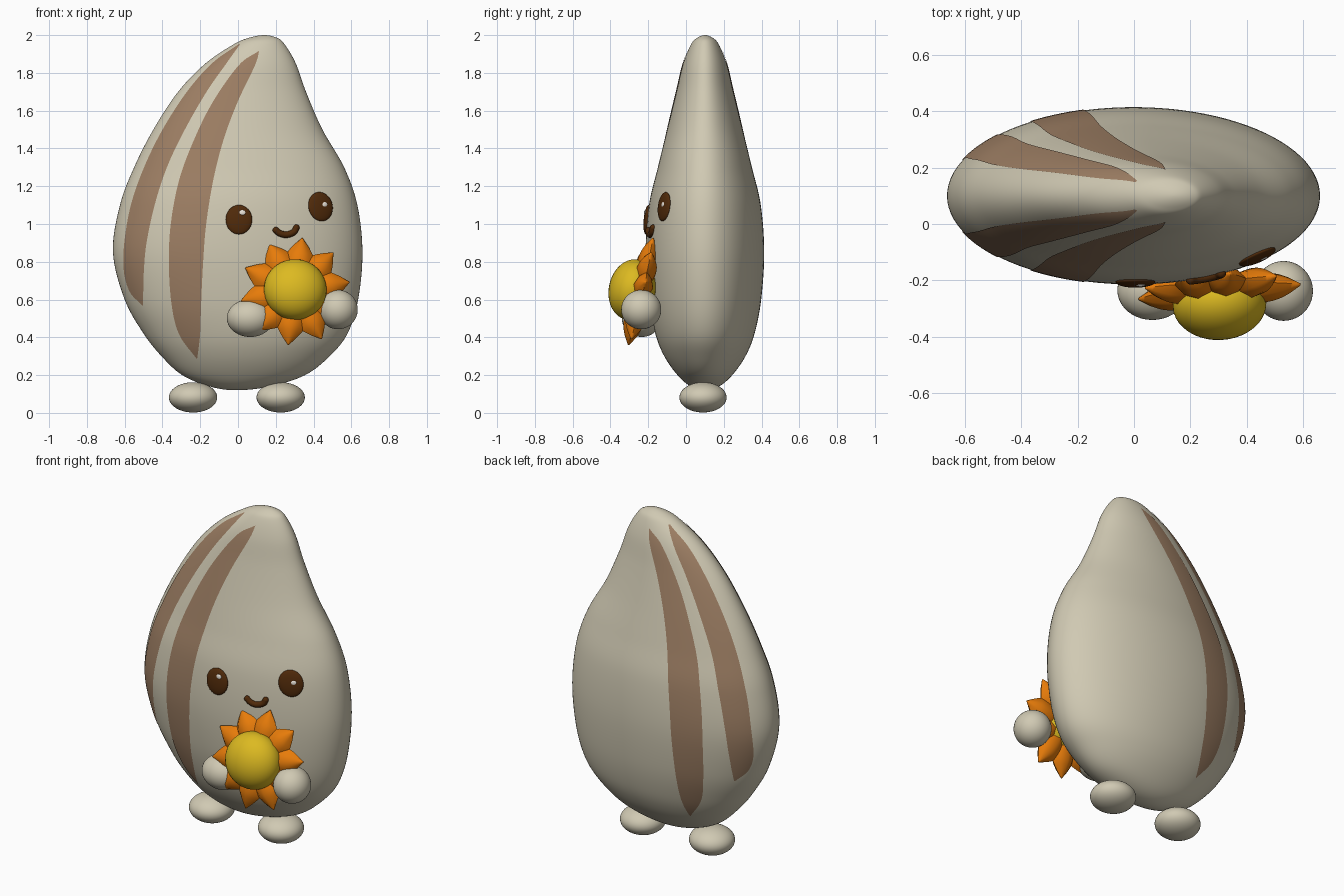
import bpy, bmesh, math
from mathutils import Vector, Matrix

cube = bpy.data.objects.get("Cube")
if cube:
    bpy.data.objects.remove(cube, do_unlink=True)

CY = 0.1  # depth of the body's middle plane


def material(name, r, g, b):
    m = bpy.data.materials.new(name)
    m.use_nodes = True
    m.diffuse_color = (r, g, b, 1)
    node = next(n for n in m.node_tree.nodes if n.type == 'BSDF_PRINCIPLED')
    node.inputs["Base Color"].default_value = (r, g, b, 1)
    node.inputs["Roughness"].default_value = 0.6
    return m


cream = material("shell cream", 0.63, 0.585, 0.45)
brown = material("stripe brown", 0.335, 0.208, 0.125)
dark = material("face dark brown", 0.08, 0.023, 0.003)
white = material("eye glint", 0.8, 0.75, 0.68)
orange = material("petal orange", 0.8, 0.2, 0.003)
yellow = material("flower yellow", 0.72, 0.49, 0.015)


def add_object(name, bm, mat, matrix=Matrix(), angle=180):
    mesh = bpy.data.meshes.new(name)
    bm.to_mesh(mesh)
    bm.free()
    mesh.materials.append(mat)
    ob = bpy.data.objects.new(name, mesh)
    bpy.context.collection.objects.link(ob)
    ob.matrix_world = matrix
    bpy.ops.object.select_all(action='DESELECT')
    ob.select_set(True)
    bpy.context.view_layer.objects.active = ob
    bpy.ops.object.shade_smooth_by_angle(angle=math.radians(angle))
    return ob


def ellipsoid(name, centre, radii, mat, rotation=Matrix()):
    bm = bmesh.new()
    bmesh.ops.create_uvsphere(bm, u_segments=40, v_segments=24, radius=1)
    bmesh.ops.scale(bm, vec=radii, verts=bm.verts)
    return add_object(name, bm, mat, Matrix.Translation(centre) @ rotation)


def spline(rows, steps, first=None, last=None):
    """Catmull-Rom through rows; first and last are the phantom end rows."""
    pts = [Vector(r) for r in rows]
    pts = [Vector(first) if first else pts[0] * 2 - pts[1]] + pts
    pts.append(Vector(last) if last else pts[-1] * 2 - pts[-2])
    out = []
    for a, b, c, d in zip(pts, pts[1:], pts[2:], pts[3:]):
        for i in range(steps):
            t = i / steps
            out.append(b + (c - a) * (t / 2) + (a * 2 - b * 5 + c * 4 - d) * (t * t / 2)
                       + (b * 3 - a - c * 3 + d) * (t ** 3 / 2))
    return out + [pts[-2]]


# Body outline: height, right edge, left edge, half depth
outline = [
    (.12, -.01, -.01, 0), (.14, -.15, .17, .075), (.2, -.295, .355, .145),
    (.3, -.405, .485, .215), (.42, -.5, .58, .263), (.6, -.6, .636, .298),
    (.85, -.662, .659, .314), (1.1, -.625, .632, .296), (1.3, -.55, .562, .249),
    (1.5, -.448, .447, .2), (1.7, -.317, .36, .151), (1.85, -.172, .306, .115),
    (1.95, -.025, .248, .074), (1.985, .055, .208, .042), (2, .14, .14, 0)]
rings = spline(outline, 8, first=(.14, .17, -.15, -.075), last=(1.985, .208, .055, -.042))


def loft(bm, loops):
    """Bridge equal loops of points, closing each end with a cap."""
    vs = [[bm.verts.new(p) for p in loop] for loop in loops]
    n = len(vs[0])
    for a, b in zip(vs, vs[1:]):
        for i in range(n):
            j = (i + 1) % n
            bm.faces.new((a[i], a[j], b[j], b[i]))
    bm.faces.new(vs[0][::-1])
    bm.faces.new(vs[-1])
    bmesh.ops.remove_doubles(bm, verts=bm.verts, dist=1e-5)
    bmesh.ops.recalc_face_normals(bm, faces=bm.faces)


SIDES = 96
loops = []
for z, lo, hi, depth in rings:
    loops.append([])
    depth, half = max(depth, .0005), max((hi - lo) / 2, .0005)
    for k in range(SIDES):
        a = math.tau * k / SIDES
        loops[-1].append(((lo + hi) / 2 + half * math.cos(a), CY + depth * math.sin(a), z))
bm = bmesh.new()
loft(bm, loops)
add_object("seed_body", bm, cream)


def front_point(x, z):
    """Point on the front of the body."""
    for a, b in zip(rings, rings[1:]):
        if b[0] >= z:
            break
    r = a.lerp(b, (z - a[0]) / (b[0] - a[0]))
    u = (x - (r[1] + r[2]) / 2) / ((r[2] - r[1]) / 2)
    u = max(-.985, min(.985, u))
    x = (r[1] + r[2]) / 2 + u * (r[2] - r[1]) / 2
    return Vector((x, CY - r[3] * math.sqrt(1 - u * u), z))


def on_front(x, z, lift=0):
    """Lifted surface point and its outward normal."""
    e = .004
    dx = front_point(x + e, z) - front_point(x - e, z)
    dz = front_point(x, z + e) - front_point(x, z - e)
    n = dx.cross(dz).normalized()
    return front_point(x, z) + n * lift, n


# Painted stripes as thin ribbons: height, right edge, left edge
stripes = {
    "outer": [(1.95, .005, .012), (1.85, -.135, -.06), (1.7, -.268, -.165), (1.5, -.397, -.28),
              (1.3, -.495, -.375), (1.1, -.565, -.44), (.9, -.6, -.483), (.75, -.602, -.497),
              (.64, -.57, -.5), (.57, -.505, -.5)],
    "inner": [(1.915, .11, .112), (1.84, .005, .09), (1.65, -.13, 0), (1.45, -.23, -.075),
              (1.235, -.31, -.13), (1, -.355, -.168), (.785, -.365, -.185), (.57, -.35, -.195),
              (.415, -.31, -.2), (.29, -.22, -.215)]}
ACROSS = 12
for label, rows in stripes.items():
    for place, side in (("front", -1), ("back", 1)):
        bm = bmesh.new()
        grid = []
        for z, lo, hi in spline(rows, 8):
            grid.append([])
            for k in range(ACROSS + 1):
                p, n = on_front(lo + (hi - lo) * k / ACROSS, z, .003)
                if side > 0:
                    p.y = 2 * CY - p.y
                grid[-1].append(bm.verts.new(p))
        for a, b in zip(grid, grid[1:]):
            for k in range(ACROSS):
                quad = (a[k], b[k], b[k + 1], a[k + 1])
                bm.faces.new(quad if side < 0 else quad[::-1])
        add_object(f"{label}_stripe_{place}", bm, brown)

# Eyes with glints, lying on the shell
for label, x, z, spin in (("right", .005, 1.023, 0), ("left", .437, 1.092, 10)):
    p, n = on_front(x, z)
    turn = n.to_track_quat('Z', 'Y').to_matrix().to_4x4()
    turn = turn @ Matrix.Rotation(math.radians(spin), 4, 'Z')
    ellipsoid(f"{label}_eye", p, (.07, .078, .019), dark, turn)
    glint = p + turn.to_3x3() @ Vector((.018, .036 - spin * .003, .015))
    ellipsoid(f"{label}_eye_glint", glint, (.017, .014, .006), white, turn)

# Smile
curve = bpy.data.curves.new("mouth", 'CURVE')
curve.dimensions = '3D'
curve.bevel_depth = .017
curve.bevel_resolution = 4
curve.use_fill_caps = True
path = spline([(.2, .967), (.222, .95), (.258, .943), (.295, .957), (.308, .98)], 5)
line = curve.splines.new('POLY')
line.points.add(len(path) - 1)
for point, (x, z) in zip(line.points, path):
    point.co = (*on_front(x, z, .003)[0], 1)
curve.materials.append(dark)
bpy.context.collection.objects.link(bpy.data.objects.new("mouth", curve))
for x, z in (path[0], path[-1]):
    ellipsoid("mouth_end", on_front(x, z, .003)[0], (.017, .017, .017), dark)

# Flower: plump pointed petals around a domed middle, leaning back
tilt = Matrix.Rotation(math.radians(3), 4, 'Z') @ Matrix.Rotation(math.radians(-12.5), 4, 'X')
PETALS = 10
shape = spline([(.06, .045, .04), (.13, .075, .052), (.19, .074, .05), (.24, .046, .034),
                (.292, .003, .004)], 5)
bm = bmesh.new()
for i in range(PETALS):
    spin = Matrix.Rotation(math.radians(-10) + math.tau * i / PETALS, 3, 'Y')
    petal = bmesh.new()
    loft(petal, [[spin @ Vector(p) for p in (
        (r, 0, -w), (r, -t * .65, -w * .6), (r, -t, 0), (r, -t * .65, w * .6),
        (r, 0, w), (r, t * .65, w * .6), (r, t, 0), (r, t * .65, -w * .6))] for r, w, t in shape])
    mesh = bpy.data.meshes.new("petal")
    petal.to_mesh(mesh)
    petal.free()
    bm.from_mesh(mesh)
    bpy.data.meshes.remove(mesh)
add_object("flower_petals", bm, orange, Matrix.Translation((.303, -.24, .643)) @ tilt, 60)
ellipsoid("flower_middle", (.303, -.285, .653), (.166, .124, .162), yellow, tilt)

# Hands and feet
ellipsoid("right_hand", (.065, -.235, .502), (.124, .105, .1), cream)
ellipsoid("left_hand", (.53, -.237, .547), (.104, .106, .104), cream)
for label, x in (("right", -.238), ("left", .226)):
    ellipsoid(f"{label}_foot", (x, .09, .082), (.128, .125, .08), cream)
